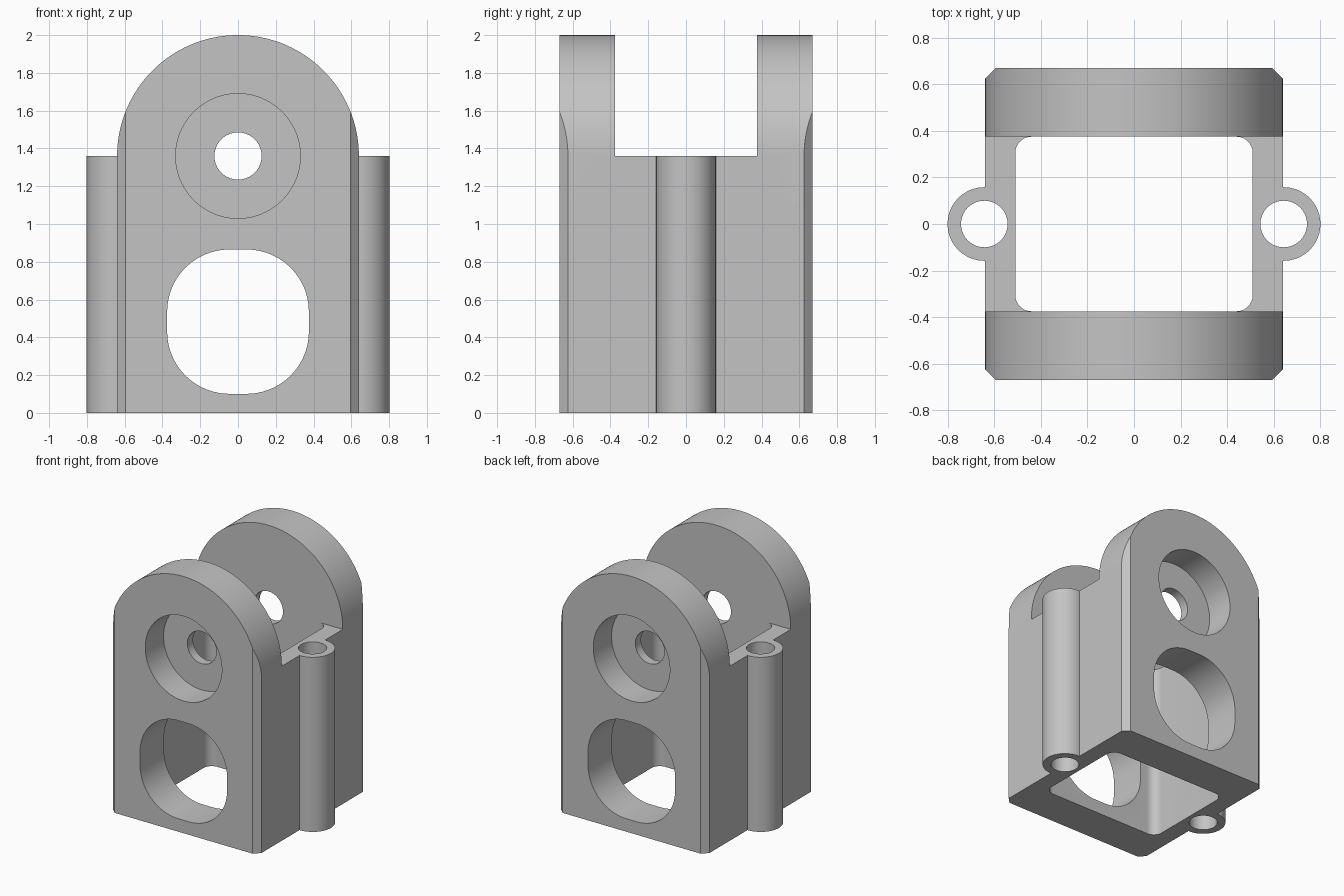
import bpy, bmesh
from math import sin, cos, pi, radians

if "Cube" in bpy.data.objects:
    bpy.data.objects.remove(bpy.data.objects["Cube"])

# Main dimensions
HALF_W, HALF_D, CHAMFER = 0.64, 0.67, 0.045
AXLE_Z = 1.36            # arch centre and side wall top
INNER_W, INNER_D = 0.51, 0.375
TUBE_X = 0.643
BORE_DEPTH = 0.225


def arc(cx, cy, r, a0, a1, n):
    return [(cx + r * cos(radians(a0 + (a1 - a0) * i / n)),
             cy + r * sin(radians(a0 + (a1 - a0) * i / n))) for i in range(n + 1)]


def circle(cx, cy, r, n=96):
    return arc(cx, cy, r, 0, 360, n)[:-1]


def rounded_rect(cx, cy, hx, hy, r, n):
    pts = []
    for k, (sx, sy) in enumerate([(1, 1), (-1, 1), (-1, -1), (1, -1)]):
        pts += arc(cx + sx * (hx - r), cy + sy * (hy - r), r, 90 * k, 90 * k + 90, n)
    return pts


def prism(name, pts, axis, lo, hi):
    """Extrude a 2D profile along z (profile in xy) or y (profile in xz)."""
    bm = bmesh.new()
    place = (lambda p, t: (p[0], p[1], t)) if axis == "z" else (lambda p, t: (p[0], t, p[1]))
    a = [bm.verts.new(place(p, lo)) for p in pts]
    b = [bm.verts.new(place(p, hi)) for p in pts]
    bm.faces.new(a)
    bm.faces.new(b)
    for i in range(len(pts)):
        j = (i + 1) % len(pts)
        bm.faces.new((a[i], a[j], b[j], b[i]))
    bmesh.ops.recalc_face_normals(bm, faces=bm.faces)
    mesh = bpy.data.meshes.new(name)
    bm.to_mesh(mesh)
    bm.free()
    ob = bpy.data.objects.new(name, mesh)
    bpy.context.collection.objects.link(ob)
    return ob


def combine(target, tool, operation):
    """Apply a boolean and discard the tool."""
    tool.hide_render = True
    mod = target.modifiers.new("boolean", "BOOLEAN")
    mod.operation, mod.solver, mod.object = operation, "EXACT", tool
    bpy.context.view_layer.update()
    graph = bpy.context.evaluated_depsgraph_get()
    mesh = bpy.data.meshes.new_from_object(target.evaluated_get(graph))
    target.modifiers.clear()
    target.data = mesh
    bpy.data.objects.remove(tool)


# Block with chamfered upright corners
w, d, c = HALF_W, HALF_D, CHAMFER
outline = [(w, d - c), (w - c, d), (c - w, d), (-w, d - c),
           (-w, c - d), (c - w, -d), (w - c, -d), (w, c - d)]
body = prism("bracket_body", outline, "z", 0, 2.1)

# Round arch over both end plates
arch = [(-w, -0.2), (w, -0.2)] + arc(0, AXLE_Z, w, 0, 180, 96)
combine(body, prism("arch_cutter", arch, "y", -1, 1), "INTERSECT")

# Side tubes
for s in (-1, 1):
    combine(body, prism("side_tube", circle(s * TUBE_X, 0, 0.158), "z", 0, 1.42), "UNION")

# Gap between the end plates, then the rounded well
gap = [(-1, -INNER_D), (1, -INNER_D), (1, INNER_D), (-1, INNER_D)]
combine(body, prism("gap_cutter", gap, "z", AXLE_Z, 2.3), "DIFFERENCE")
well = rounded_rect(0, 0, INNER_W, INNER_D, 0.07, 12)
combine(body, prism("well_cutter", well, "z", -0.2, 1.6), "DIFFERENCE")

# Tube holes
for s in (-1, 1):
    combine(body, prism("tube_hole", circle(s * TUBE_X, 0, 0.1, 64), "z", -0.2, 1.6), "DIFFERENCE")

# Axle hole, counterbores and lower windows
combine(body, prism("axle_hole", circle(0, AXLE_Z, 0.125, 64), "y", -1, 1), "DIFFERENCE")
for s in (-1, 1):
    lo, hi = sorted((s * (HALF_D - BORE_DEPTH), s))
    combine(body, prism("counterbore", circle(0, AXLE_Z, 0.33), "y", lo, hi), "DIFFERENCE")
window = rounded_rect(0, 0.483, 0.375, 0.382, 0.33, 24)
combine(body, prism("window_cutter", window, "y", -1, 1), "DIFFERENCE")

# Single grey material
grey = bpy.data.materials.new("plain_grey")
grey.use_nodes = True
colour = (0.55, 0.55, 0.55, 1)
grey.diffuse_color = colour
grey.node_tree.nodes["Principled BSDF"].inputs["Base Color"].default_value = colour
body.data.materials.clear()
body.data.materials.append(grey)
for face in body.data.polygons:
    face.material_index = 0

# Smooth curved walls, crisp edges
bpy.ops.object.select_all(action="DESELECT")
body.select_set(True)
bpy.context.view_layer.objects.active = body
bpy.ops.object.shade_smooth_by_angle(angle=pi / 7)
